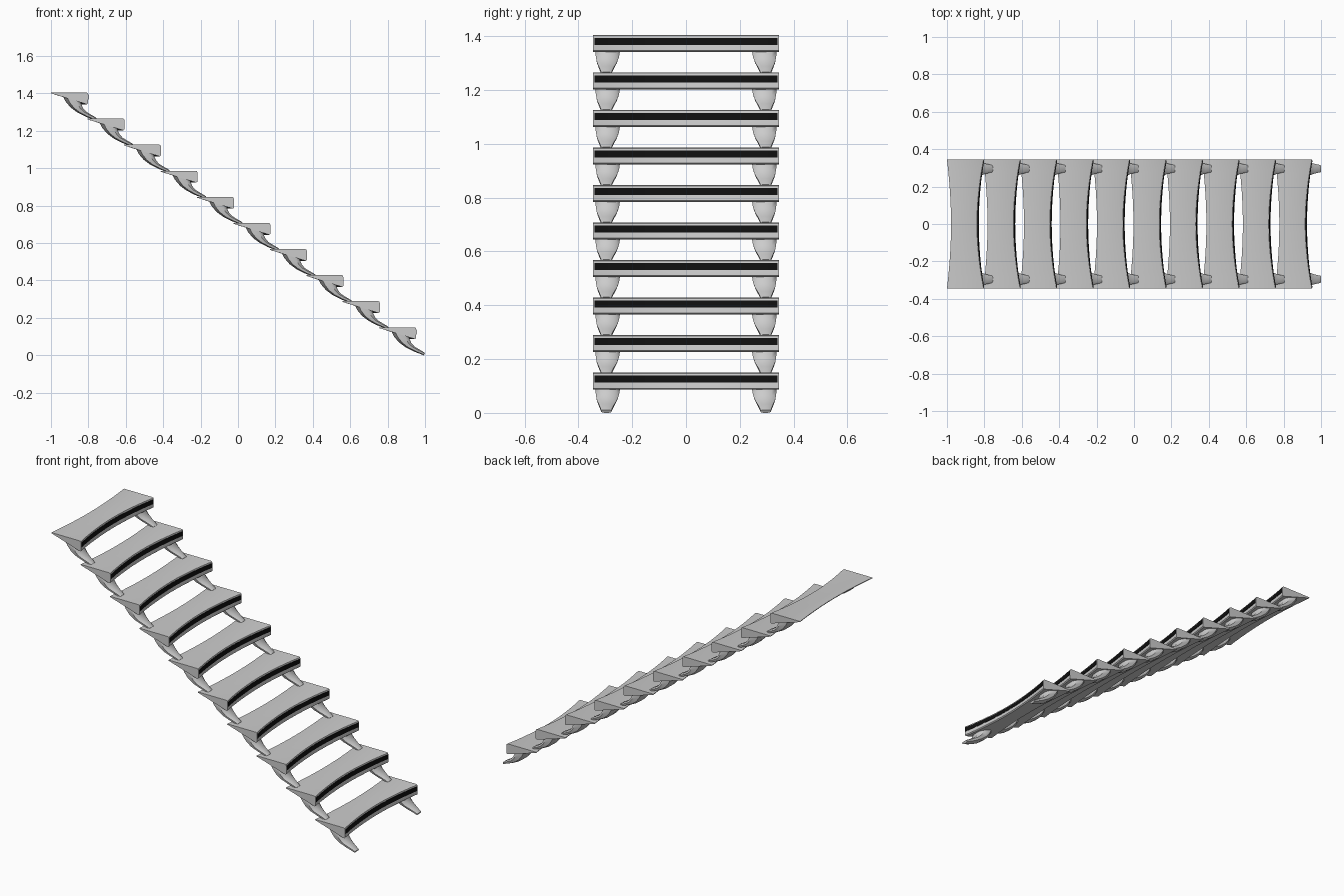
import bpy, math

if "Cube" in bpy.data.objects:
    bpy.data.objects.remove(bpy.data.objects["Cube"])

STEPS, RUN, DROP = 10, 0.195, 0.1395
HALF = 0.345


def loft(name, sections, mat=None, angle=30):
    """Skin a list of equal-length closed sections and cap both ends."""
    n = len(sections[0])
    verts = [p for s in sections for p in s]
    faces = [(i * n + j, i * n + (j + 1) % n, (i + 1) * n + (j + 1) % n, (i + 1) * n + j)
             for i in range(len(sections) - 1) for j in range(n)]
    faces += [tuple(reversed(range(n))), tuple(range(len(verts) - n, len(verts)))]
    me = bpy.data.meshes.new(name)
    me.from_pydata(verts, [], faces)
    ob = bpy.data.objects.new(name, me)
    bpy.context.collection.objects.link(ob)
    if mat:
        me.materials.append(mat)
    bpy.ops.object.select_all(action='DESELECT')
    ob.select_set(True)
    bpy.context.view_layer.objects.active = ob
    bpy.ops.object.mode_set(mode='EDIT')
    bpy.ops.mesh.select_all(action='SELECT')
    bpy.ops.mesh.normals_make_consistent(inside=False)
    bpy.ops.object.mode_set(mode='OBJECT')
    bpy.ops.object.shade_smooth_by_angle(angle=math.radians(angle))
    return ob


def bow(y):
    """1 at the middle of the tread, 0 at its ends."""
    return math.cos(math.pi / 2 * y / HALF) ** 0.9 if abs(y) < HALF else 0.0


black = bpy.data.materials.new("grip_black")
black.diffuse_color = (0.005, 0.005, 0.005, 1)
black.use_nodes = True
black.node_tree.nodes["Principled BSDF"].inputs["Base Color"].default_value = black.diffuse_color

# wedge tread with bowed front and back edges
ys = [HALF * (k / 6 - 1) for k in range(13)]
tread_sections, strip_sections = [], []
for y in ys:
    b = bow(y)
    back, front = 0.022 * b, 0.198 - 0.036 * b
    lip = 0.008 * b
    prof = [(back, 0), (front - 0.008, 0), (front - 0.002, -0.003), (front, -0.010),
            (front + lip, -0.058), (front + lip - 0.006, -0.063), (back, -0.004)]
    tread_sections.append([(x, y, z) for x, z in prof])
    # black grip strip following the front face
    ysn = y * 0.985
    a, c = front + lip * 0.03 + 0.0015, front + lip * 0.56 + 0.0015
    strip_sections.append([(a - 0.01, ysn, -0.011), (a, ysn, -0.011),
                           (c, ysn, -0.037), (c - 0.01, ysn, -0.037)])

# curved bracket leg: lower x,z / upper x,z / inner y, outer y
LEG = [(0.062, -0.016, 0.155, -0.040, 0.243, 0.338),
       (0.078, -0.048, 0.162, -0.062, 0.245, 0.337),
       (0.105, -0.080, 0.172, -0.084, 0.249, 0.335),
       (0.140, -0.106, 0.188, -0.102, 0.257, 0.331),
       (0.185, -0.129, 0.212, -0.117, 0.268, 0.323),
       (0.222, -0.143, 0.236, -0.131, 0.275, 0.317),
       (0.238, -0.1495, 0.245, -0.138, 0.277, 0.315)]


def leg_sections(side):
    out = []
    for lx, lz, ux, uz, yi, yo in LEG:
        ring = []
        for t, w in [(0, .3), (0, .7), (.25, 1), (.75, 1), (1, .8), (1, .2), (.75, 0), (.25, 0)]:
            ring.append((lx + (ux - lx) * t, side * (yi + (yo - yi) * w), lz + (uz - lz) * t))
        out.append(ring)
    return out


parts = [loft("tread", tread_sections),
         loft("grip_strip", strip_sections, black),
         loft("bracket_left", leg_sections(-1), angle=50),
         loft("bracket_right", leg_sections(1), angle=50)]

# repeat the step down the flight
for i in range(STEPS):
    for p in parts:
        ob = p if i == 0 else p.copy()
        if i:
            bpy.context.collection.objects.link(ob)
            ob.name = f"{p.name}_{i + 1}"
        ob.location = (-1 + RUN * i, 0, 1.405 - DROP * i)
